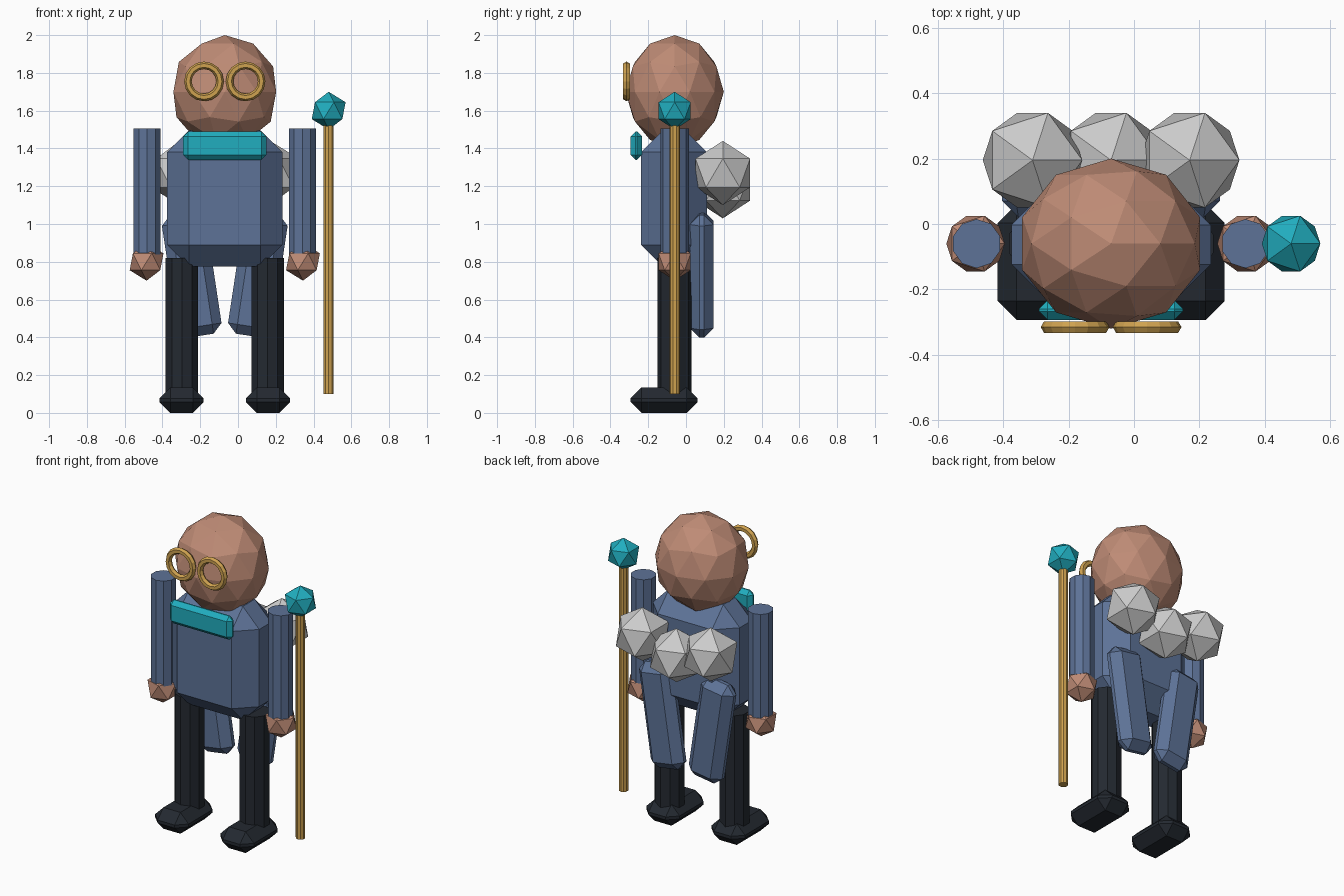
import bpy, bmesh, math
from mathutils import Matrix

if "Cube" in bpy.data.objects:
    bpy.data.objects.remove(bpy.data.objects["Cube"])

CX, CY = -0.07, -0.06   # body axis; the staff pushes the figure off centre


def material(name, rgb):
    m = bpy.data.materials.new(name)
    m.diffuse_color = (*rgb, 1)
    m.use_nodes = True
    m.node_tree.nodes["Principled BSDF"].inputs["Base Color"].default_value = m.diffuse_color
    return m


BLUE = material("blue_cloth", (0.11, 0.17, 0.31))
DARK = material("dark_cloth", (0.017, 0.022, 0.03))
SKIN = material("skin", (0.52, 0.26, 0.18))
TEAL = material("teal", (0.015, 0.42, 0.52))
GOLD = material("gold", (0.62, 0.36, 0.08))


def finish(name, bm, loc, mat=None, rot_y=0):
    bmesh.ops.recalc_face_normals(bm, faces=bm.faces)
    me = bpy.data.meshes.new(name)
    bm.to_mesh(me)
    bm.free()
    ob = bpy.data.objects.new(name, me)
    ob.location = loc
    ob.rotation_euler = (0, rot_y, 0)
    if mat:
        me.materials.append(mat)
    bpy.context.collection.objects.link(ob)
    return ob


def chamfer_box(name, size, bevel, loc, mat, rot_y=0):
    bm = bmesh.new()
    bmesh.ops.create_cube(bm, size=1, matrix=Matrix.Diagonal((*size, 1)))
    bmesh.ops.bevel(bm, geom=bm.edges[:], offset=bevel, segments=1,
                    affect='EDGES', profile=0.5)
    return finish(name, bm, loc, mat, rot_y)


def ball(name, radii, level, loc, mat=None):
    bm = bmesh.new()
    bmesh.ops.create_icosphere(bm, subdivisions=level, radius=1,
                               matrix=Matrix.Diagonal((*radii, 1)))
    return finish(name, bm, loc, mat)


def rod(name, radius, z0, z1, sides, x, mat):
    bm = bmesh.new()
    bmesh.ops.create_cone(bm, cap_ends=True, segments=sides, radius1=radius,
                          radius2=radius, depth=z1 - z0)
    return finish(name, bm, (x, CY, (z0 + z1) / 2), mat)


def ring(name, major, minor, n, m, loc, mat):
    # torus facing -y
    bm = bmesh.new()
    loops = []
    for i in range(n):
        a = 2 * math.pi * i / n
        row = []
        for j in range(m):
            b = 2 * math.pi * j / m
            r = major + minor * math.cos(b)
            row.append(bm.verts.new((r * math.cos(a), minor * math.sin(b), r * math.sin(a))))
        loops.append(row)
    for i in range(n):
        p, q = loops[i], loops[(i + 1) % n]
        for j in range(m):
            k = (j + 1) % m
            bm.faces.new((p[j], q[j], q[k], p[k]))
    return finish(name, bm, loc, mat)


# Torso, collar and head
chamfer_box("torso", (0.61, 0.35, 0.72), 0.115, (CX, -0.063, 1.135), BLUE)
chamfer_box("collar", (0.44, 0.06, 0.15), 0.026, (CX, -0.263, 1.415), TEAL)
ball("head", (0.286, 0.26, 0.3), 2, (CX, CY, 1.7), SKIN)

# Paired parts
for side, s in (("left", -1), ("right", 1)):
    ring(f"{side}_eyeglass_ring", 0.085, 0.02, 16, 6, (CX + s * 0.11, -0.315, 1.755), GOLD)
    rod(f"{side}_arm", 0.075, 0.8, 1.505, 10, CX + s * 0.411, BLUE)
    ball(f"{side}_hand", (0.1, 0.1, 0.1), 1, (CX + s * 0.414, CY, 0.8), SKIN)
    rod(f"{side}_leg", 0.09, 0.07, 0.82, 10, CX + s * 0.227, DARK)
    chamfer_box(f"{side}_shoe", (0.235, 0.355, 0.135), 0.058,
                (CX + s * 0.229, -0.116, 0.0675), DARK)
    chamfer_box(f"{side}_coat_tail", (0.235, 0.125, 0.655), 0.05,
                (CX + s * 0.175, 0.083, 0.733), BLUE, s * 0.15)

# Pale tufts across the back
for name, dx, z in (("left", -0.24, 1.27), ("middle", 0, 1.2), ("right", 0.24, 1.27)):
    ball(f"{name}_back_tuft", (0.17, 0.17, 0.17), 1, (CX + dx, 0.195, z))

# Staff with orb
rod("staff", 0.028, 0.1, 1.55, 10, 0.48, GOLD)
ball("staff_orb", (0.1, 0.1, 0.1), 1, (0.48, CY, 1.6), TEAL)
